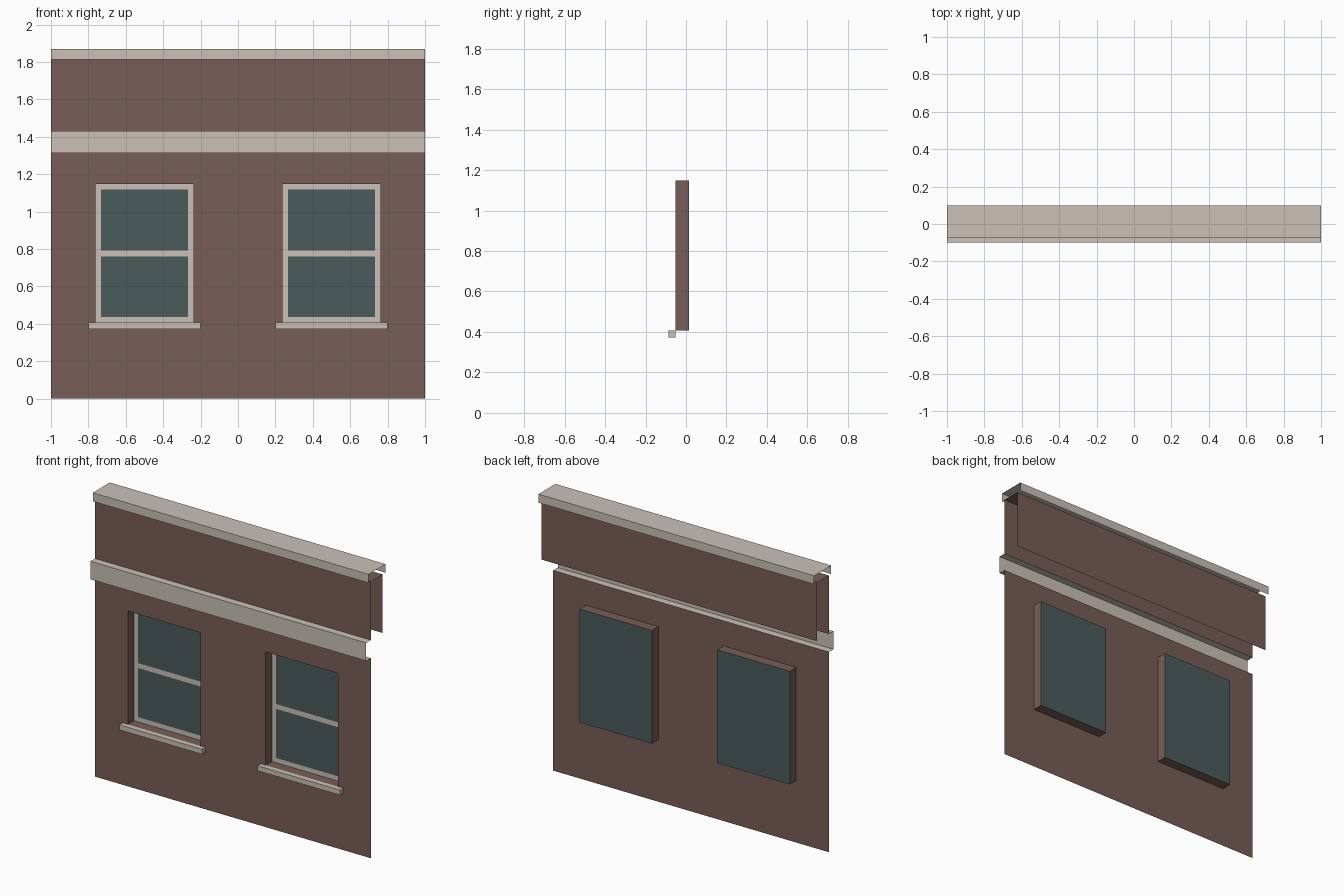
import bpy
import bmesh

cube = bpy.data.objects.get("Cube")
if cube:
    bpy.data.objects.remove(cube, do_unlink=True)


def material(name, rgb):
    mat = bpy.data.materials.new(name)
    mat.use_nodes = True
    color = (*rgb, 1.0)
    mat.diffuse_color = color
    for node in mat.node_tree.nodes:
        if node.type == "BSDF_PRINCIPLED":
            node.inputs["Base Color"].default_value = color
            node.inputs["Roughness"].default_value = 0.9
    return mat


brick = material("brown_brick", (0.186, 0.11, 0.095))
stone = material("pale_stone", (0.59, 0.525, 0.478))
glass = material("dark_glass", (0.07, 0.105, 0.105))


def finish(name, bm, mat):
    mesh = bpy.data.meshes.new(name)
    bm.to_mesh(mesh)
    bm.free()
    mesh.materials.append(mat)
    obj = bpy.data.objects.new(name, mesh)
    bpy.context.collection.objects.link(obj)
    return obj


def panel(name, xs, zs, y, mat, holes=()):
    """Front-facing sheet on a grid, leaving out the cells in holes."""
    bm = bmesh.new()
    grid = [[bm.verts.new((x, y, z)) for z in zs] for x in xs]
    for i in range(len(xs) - 1):
        for j in range(len(zs) - 1):
            if (i, j) not in holes:
                bm.faces.new((grid[i][j], grid[i + 1][j],
                              grid[i + 1][j + 1], grid[i][j + 1]))
    return finish(name, bm, mat)


def channel(name, profile, x0, x1, mat, ends=False):
    """Open (y, z) profile swept along x, with optional end faces."""
    bm = bmesh.new()
    left = [bm.verts.new((x0, y, z)) for y, z in profile]
    right = [bm.verts.new((x1, y, z)) for y, z in profile]
    for i in range(len(profile) - 1):
        bm.faces.new((left[i], right[i], right[i + 1], left[i + 1]))
    if ends:
        bm.faces.new(left)
        bm.faces.new(right[::-1])
    return finish(name, bm, mat)


# Main dimensions
WALL_Y, GLASS_Y, BACK_Y = -0.052, 0.015, 0.07
CENTER, HALF = 0.5, 0.263
SILL, HEAD = 0.406, 1.148
BELT_LOW, BELT_TOP, PARAPET_TOP, TOP = 1.312, 1.43, 1.814, 1.87

# Lower wall with two window openings
panel("lower_wall",
      [-1, -CENTER - HALF, -CENTER + HALF, CENTER - HALF, CENTER + HALF, 1],
      [0, SILL, HEAD, BELT_LOW], WALL_Y, brick, holes={(1, 1), (3, 1)})

# Belt course, parapet and coping, all open channels
channel("belt_course", [(WALL_Y, BELT_LOW), (-0.1, BELT_LOW),
                        (-0.1, BELT_TOP), (WALL_Y, BELT_TOP)], -1, 1, stone)
channel("parapet", [(WALL_Y, BELT_TOP), (WALL_Y, PARAPET_TOP),
                    (BACK_Y, PARAPET_TOP), (BACK_Y, BELT_TOP)], -1, 1, brick)
channel("coping", [(-0.076, PARAPET_TOP), (-0.076, TOP),
                   (0.1, TOP), (0.1, PARAPET_TOP)], -1, 1, stone)

# Windows
for side, cx in (("right", -CENTER), ("left", CENTER)):
    x0, x1 = cx - HALF, cx + HALF

    # Brick sides of the opening
    bm = bmesh.new()
    corners = [(x0, SILL), (x1, SILL), (x1, HEAD), (x0, HEAD)]
    front = [bm.verts.new((x, WALL_Y, z)) for x, z in corners]
    back = [bm.verts.new((x, GLASS_Y, z)) for x, z in corners]
    for i in range(4):
        k = (i + 1) % 4
        bm.faces.new((front[i], front[k], back[k], back[i]))
    finish(side + "_window_reveal", bm, brick)

    # Pane, sash frame with middle rail, and sill
    panel(side + "_window_pane", [x0, x1], [SILL, HEAD], GLASS_Y, glass)
    panel(side + "_window_frame", [x0, x0 + 0.03, x1 - 0.03, x1],
          [SILL, 0.437, 0.759, 0.791, 1.118, HEAD], GLASS_Y - 0.003, stone,
          holes={(1, 1), (1, 3)})
    channel(side + "_window_sill",
            [(WALL_Y, 0.373), (-0.086, 0.373), (-0.086, SILL), (WALL_Y, SILL)],
            cx - 0.3, cx + 0.3, stone, ends=True)
